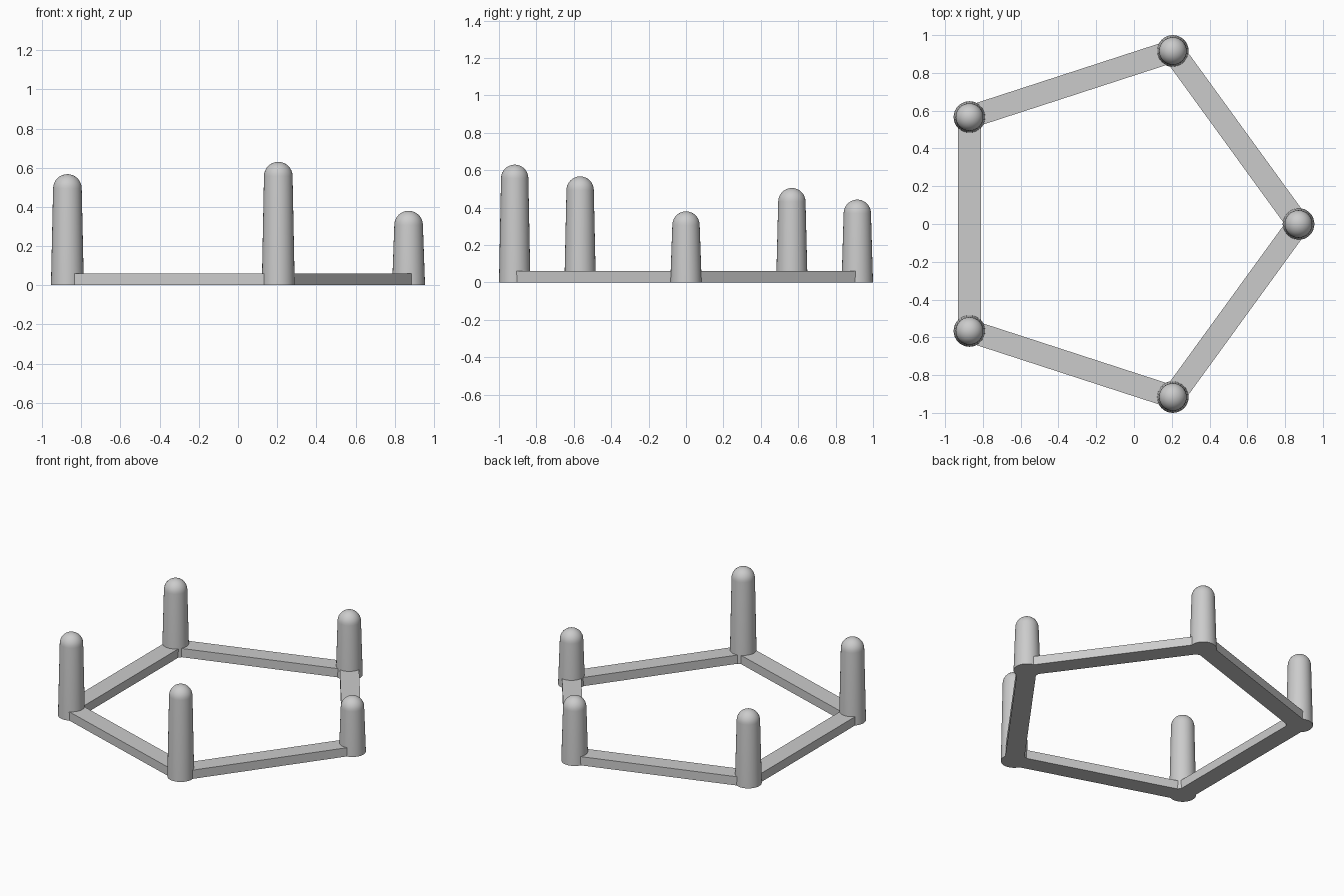
import bpy, bmesh
from math import sin, cos, pi, atan2
from mathutils import Vector, Matrix

cube = bpy.data.objects.get("Cube")
if cube:
    bpy.data.objects.remove(cube, do_unlink=True)

RING = 0.963                          # centre of the pentagon to each post
BASE_R, TOP_R = 0.084, 0.073          # post taper
BAR_W, BAR_H = 0.12, 0.06
HEIGHTS = (0.38, 0.443, 0.505, 0.567, 0.63)
SIDES = 32

grey = bpy.data.materials.new("plain grey")
grey.use_nodes = True
colour = (0.6, 0.6, 0.6, 1)
grey.diffuse_color = colour
grey.node_tree.nodes["Principled BSDF"].inputs["Base Color"].default_value = colour


def add_object(name, bm):
    bmesh.ops.recalc_face_normals(bm, faces=bm.faces)
    mesh = bpy.data.meshes.new(name)
    bm.to_mesh(mesh)
    bm.free()
    mesh.materials.append(grey)
    obj = bpy.data.objects.new(name, mesh)
    bpy.context.collection.objects.link(obj)
    return obj


def post(name, spot, height):
    """Tapered round post with a domed tip, spun from a profile."""
    profile = [(0, 0), (BASE_R, 0)]
    for i in range(9):
        a = pi / 2 * i / 8
        profile.append((TOP_R * cos(a), height - TOP_R + TOP_R * sin(a)))
    bm = bmesh.new()
    verts = [bm.verts.new((r, 0, z)) for r, z in profile]
    edges = [bm.edges.new(pair) for pair in zip(verts, verts[1:])]
    bmesh.ops.spin(bm, geom=verts + edges, axis=(0, 0, 1), cent=(0, 0, 0),
                   angle=2 * pi, steps=SIDES)
    bmesh.ops.remove_doubles(bm, verts=bm.verts, dist=0.0001)
    obj = add_object(name, bm)
    obj.location = spot
    bpy.ops.object.select_all(action='DESELECT')
    obj.select_set(True)
    bpy.context.view_layer.objects.active = obj
    bpy.ops.object.shade_smooth_by_angle(angle=pi / 6)


def bar(name, start, end):
    """Flat rail running between two post centres."""
    span = end - start
    bm = bmesh.new()
    bmesh.ops.create_cube(bm, size=1)
    bmesh.ops.scale(bm, vec=(span.length, BAR_W, BAR_H), verts=bm.verts)
    obj = add_object(name, bm)
    obj.location = (start + end) / 2 + Vector((0, 0, BAR_H / 2))
    obj.rotation_euler.z = atan2(span.y, span.x)


# Pentagon corners, shifted so the bounds are centred
shift = -RING * (1 + cos(4 * pi / 5)) / 2
corners = [Vector((shift + RING * cos(2 * pi * i / 5), RING * sin(2 * pi * i / 5), 0))
           for i in range(5)]

for i, corner in enumerate(corners):
    post(f"post_{i + 1}", corner, HEIGHTS[i])
    bar(f"base_bar_{i + 1}", corner, corners[(i + 1) % 5])
